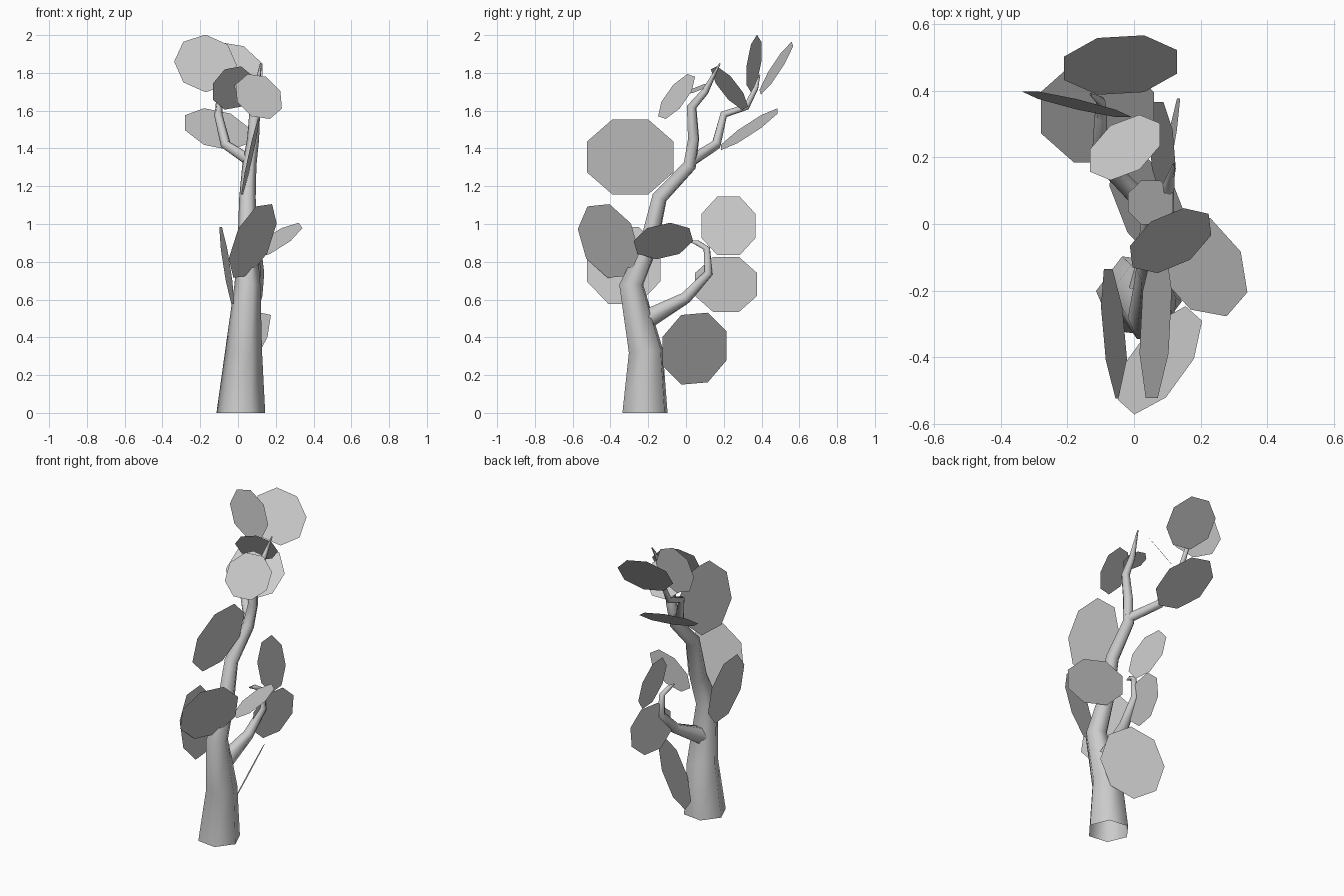
import bpy
import bmesh
from math import cos, sin, tau
from mathutils import Vector

default_cube = bpy.data.objects.get("Cube")
if default_cube:
    bpy.data.objects.remove(default_cube, do_unlink=True)


def make_material(name, value):
    material = bpy.data.materials.new(name)
    material.use_nodes = True
    colour = (value, value, value, 1)
    material.diffuse_color = colour
    material.node_tree.nodes["Principled BSDF"].inputs["Base Color"].default_value = colour
    return material


GREY = make_material("plain grey", 0.6)


def finish(bm, name, smooth):
    """Turn a bmesh into a named object in the scene."""
    mesh = bpy.data.meshes.new(name)
    bm.normal_update()
    bm.to_mesh(mesh)
    bm.free()
    mesh.materials.append(GREY)
    for polygon in mesh.polygons:
        polygon.use_smooth = smooth
    obj = bpy.data.objects.new(name, mesh)
    bpy.context.collection.objects.link(obj)
    return obj


def tapered_tube(name, path, sides=6):
    """Skin open-ended rings along a path of (x, y, z, radius)."""
    bm = bmesh.new()
    points = [Vector(p[:3]) for p in path]
    rings = []
    for i, (centre, step) in enumerate(zip(points, path)):
        before = points[max(i - 1, 0)]
        after = points[min(i + 1, len(points) - 1)]
        tangent = (after - before).normalized()
        # The trunk foot stays flat on the ground
        if centre.z == 0:
            tangent = Vector((0, 0, 1))
        across = Vector((1, 0, 0))
        across = (across - tangent * across.dot(tangent)).normalized()
        upward = tangent.cross(across)
        ring = []
        for k in range(sides):
            angle = tau * k / sides - 0.12
            offset = across * cos(angle) + upward * sin(angle)
            ring.append(bm.verts.new(centre + offset * step[3]))
        rings.append(ring)
    for low, high in zip(rings, rings[1:]):
        for k in range(sides):
            n = (k + 1) % sides
            bm.faces.new((low[k], low[n], high[n], high[k]))
    return finish(bm, name, True)


def leaf(name, centre, half_width, half_height, turn=0.5):
    """Thin eight-sided leaf spanned by two half-axis vectors."""
    bm = bmesh.new()
    centre, u, v = Vector(centre), Vector(half_width), Vector(half_height)
    rim = []
    for k in range(8):
        angle = tau * (k + turn) / 8
        rim.append(bm.verts.new(centre + (u * cos(angle) + v * sin(angle)) * 1.05))
    bm.faces.new(rim)
    return finish(bm, name, False)


# Trunk and branches: x, y, z, radius
tapered_tube("trunk", [
    (.015, -.217, 0, .13), (.03, -.213, .33, .098), (.05, -.29, .68, .069),
    (.05, -.2, .88, .053), (.05, -.14, 1.14, .044), (.06, .02, 1.31, .038),
    (.08, .04, 1.45, .032), (.09, .03, 1.62, .028), (.1, .1, 1.7, .021),
    (.12, .18, 1.85, .004)])
tapered_tube("upper_branch", [
    (.07, .02, 1.33, .033), (-.065, .16, 1.42, .028), (-.105, .2, 1.58, .022),
    (-.1, .32, 1.62, .019), (-.1, .37, 1.72, .014), (-.13, .39, 1.79, .004)])
tapered_tube("lower_branch", [
    (.04, -.2, .5, .056), (.075, 0, .61, .034), (.095, .12, .74, .025),
    (.095, .11, .87, .019), (.08, .06, .9, .015), (.07, .02, .91, .004)])

# Leaves on the lower branch
leaf("branch_leaf_high", (.085, .225, .99), (-.012, .147, 0), (-.037, 0, .16))
leaf("branch_leaf_middle", (.105, .212, .68), (.03, .17, 0), (.012, 0, .15))
leaf("branch_leaf_low", (.05, .045, .34), (-.068, .175, .015), (.1, 0, .19))

# Leaves around the trunk
leaf("trunk_leaf_front", (.078, -.41, .91), (.105, .145, .015), (.062, -.055, .195))
leaf("trunk_leaf_left", (.2, -.12, .91), (.135, -.025, .085), (-.025, .152, .035))
leaf("trunk_leaf_right", (-.06, -.33, .78), (-.018, .2, 0), (-.033, 0, .21))
leaf("trunk_leaf_high", (.065, -.295, 1.355), (.012, .235, 0), (.045, 0, .205))

# Leaves of the crown
leaf("crown_leaf_top", (-.172, .36, 1.85), (.158, -.037, -.01), (0, .015, .145), 0)
leaf("crown_leaf_back", (-.04, .478, 1.825), (.175, .01, -.03), (0, .088, .132))
leaf("crown_leaf_low", (-.11, .335, 1.502), (.175, 0, -.035), (0, .155, .1))
leaf("crown_leaf_middle", (-.027, .23, 1.72), (.108, .04, .02), (0, .085, -.11))
leaf("crown_leaf_front", (.11, -.05, 1.675), (.122, .05, -.018), (-.01, .08, .115))
leaf("crown_leaf_small", (.05, .065, 1.717), (.07, 0, -.012), (0, .068, .027))
